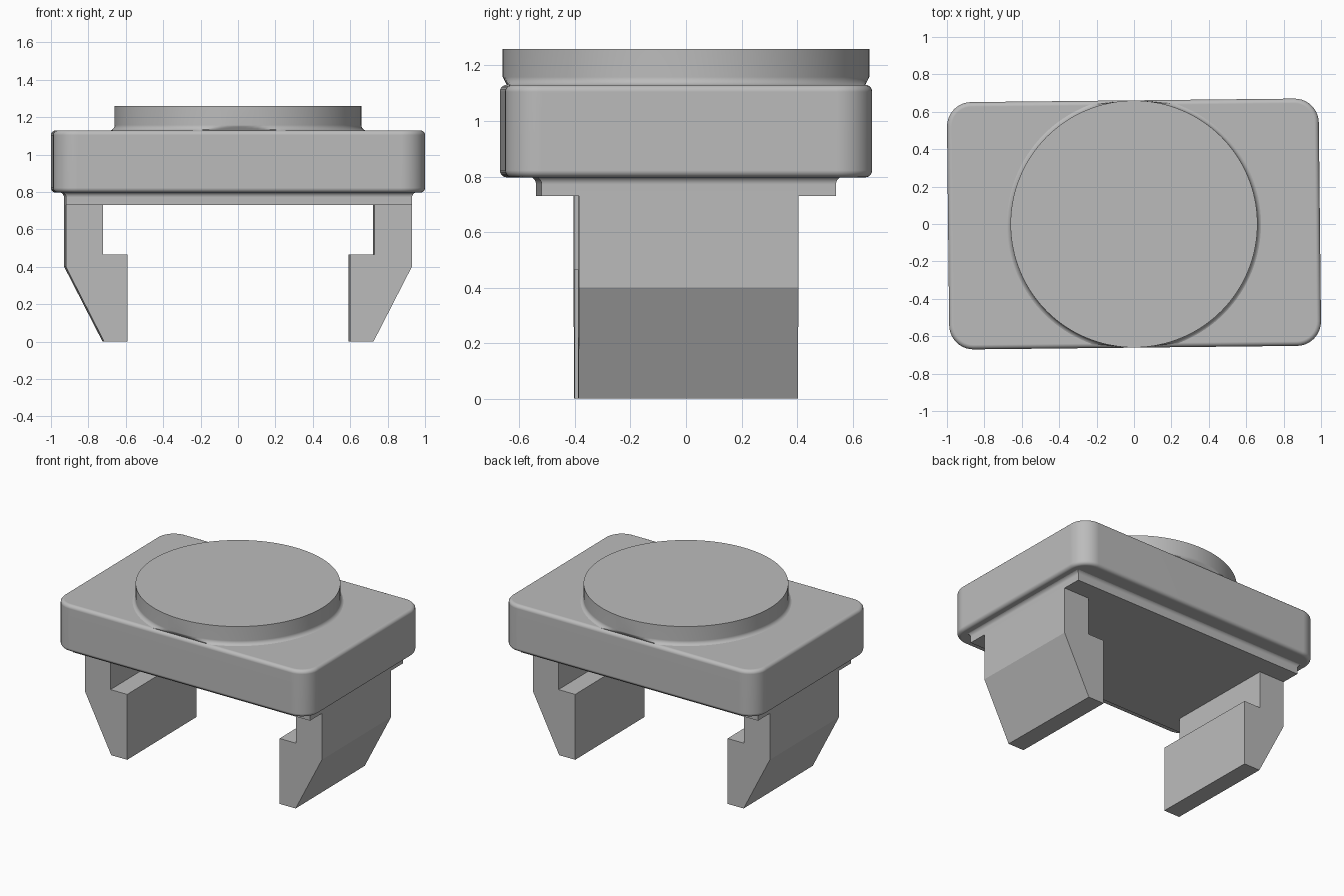
import bpy, bmesh, math
from mathutils import Matrix

if "Cube" in bpy.data.objects:
    bpy.data.objects.remove(bpy.data.objects["Cube"], do_unlink=True)

TWIST = Matrix.Rotation(math.radians(0.62), 4, "Z")

grey = bpy.data.materials.new("plain grey")
grey.use_nodes = True
GREY = (0.5, 0.5, 0.5, 1)
grey.diffuse_color = GREY
grey.node_tree.nodes["Principled BSDF"].inputs["Base Color"].default_value = GREY


def loft(name, rings, smooth=True):
    """Skin a stack of closed rings and cap both ends."""
    bm = bmesh.new()
    loops = [[bm.verts.new(p) for p in ring] for ring in rings]
    for low, high in zip(loops, loops[1:]):
        n = len(low)
        for i in range(n):
            j = (i + 1) % n
            bm.faces.new((low[i], low[j], high[j], high[i]))
    bm.faces.new(loops[0][::-1])
    bm.faces.new(loops[-1])
    bmesh.ops.recalc_face_normals(bm, faces=bm.faces)
    bm.transform(TWIST)
    mesh = bpy.data.meshes.new(name)
    bm.to_mesh(mesh)
    bm.free()
    mesh.materials.append(grey)
    obj = bpy.data.objects.new(name, mesh)
    bpy.context.collection.objects.link(obj)
    if smooth:
        bpy.ops.object.select_all(action="DESELECT")
        obj.select_set(True)
        bpy.context.view_layer.objects.active = obj
        bpy.ops.object.shade_smooth_by_angle(angle=math.radians(35))
        obj.modifiers.new("even shading", "WEIGHTED_NORMAL").keep_sharp = True
    return obj


def rounded_rect(hx, hy, r, z, steps=10):
    pts = []
    for k, (sx, sy) in enumerate(((1, 1), (-1, 1), (-1, -1), (1, -1))):
        for i in range(steps + 1):
            a = math.pi / 2 * (k + i / steps)
            pts.append((sx * (hx - r) + r * math.cos(a),
                        sy * (hy - r) + r * math.sin(a), z))
    return pts


def rect(hx, hy, z):
    return [(hx, hy, z), (-hx, hy, z), (-hx, -hy, z), (hx, -hy, z)]


def circle(r, z, limit, n=128):
    pts = []
    for i in range(n):
        a = 2 * math.pi * i / n
        y = r * math.sin(a)
        pts.append((r * math.cos(a), max(-limit, min(limit, y)), z))
    return pts


quarter = [math.pi / 2 * i / 5 for i in range(6)]

# Housing: rounded block with softened top and bottom edges
HX, HY, CORNER, EDGE, LOW, TOP = 0.994, 0.661, 0.13, 0.025, 0.797, 1.13
steps = [(EDGE * (1 - math.sin(a)), LOW + EDGE * (1 - math.cos(a))) for a in quarter]
steps += [(i, LOW + TOP - z) for i, z in reversed(steps)]
loft("housing", [rounded_rect(HX - i, HY - i, CORNER - i, z) for i, z in steps])

# Base plate flaring into the underside of the housing
FLARE = 0.028
rings = [rect(0.925, 0.53, 0.73)]
for a in quarter:
    grow = FLARE * (1 - math.cos(a))
    rings.append(rect(0.925 + grow, 0.53 + grow, LOW + 0.003 - FLARE * (1 - math.sin(a))))
loft("base_plate", rings)

# Round cap with a concave fillet, trimmed to the housing width at its foot
R, FILLET = 0.66, 0.03
rings = []
for a in reversed(quarter):
    z = TOP - 0.002 + FILLET * (1 - math.sin(a))
    rings.append(circle(R + FILLET * (1 - math.cos(a)), z, 0.642 + 0.6 * (z - TOP + 0.002)))
rings.append(circle(R, 1.26, 1))
loft("round_cap", rings)

# Hooked legs, mirrored left and right
hook = [(0.925, 0.735), (0.925, 0.40), (0.72, 0), (0.595, 0),
        (0.595, 0.465), (0.725, 0.465), (0.725, 0.735)]
for side, name in ((1, "left_leg"), (-1, "right_leg")):
    loft(name, [[(side * x, y, z) for x, z in hook] for y in (-0.395, 0.395)], smooth=False)
